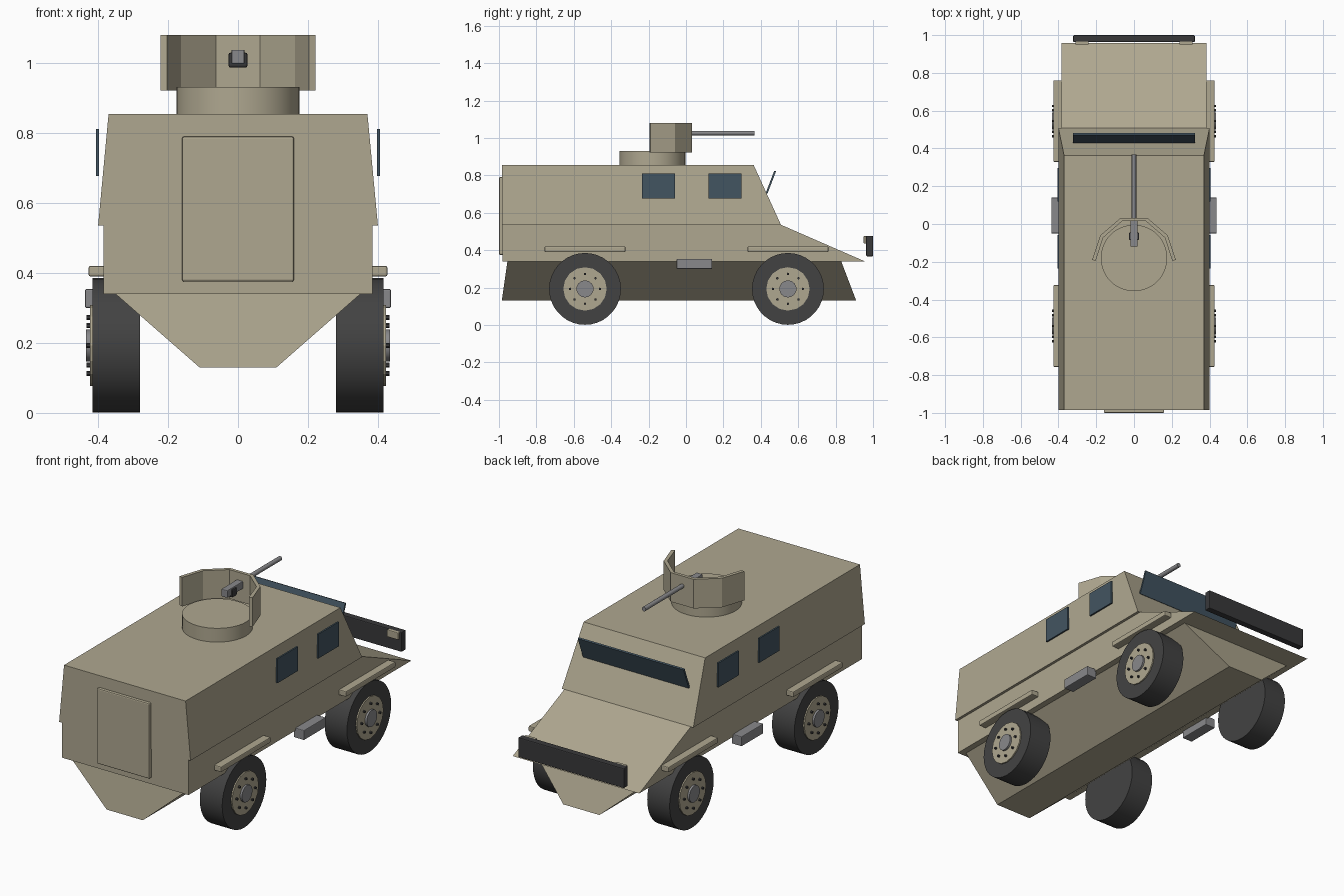
import bpy, bmesh, math
from mathutils import Matrix, Vector

if "Cube" in bpy.data.objects:
    bpy.data.objects.remove(bpy.data.objects["Cube"])


def material(name, rgb):
    m = bpy.data.materials.new(name)
    m.diffuse_color = (*rgb, 1)
    m.use_nodes = True
    m.node_tree.nodes["Principled BSDF"].inputs["Base Color"].default_value = m.diffuse_color
    return m


SAND = material("sand_paint", (0.43, 0.39, 0.28))
GLASS = material("dark_glass", (0.055, 0.09, 0.12))
RUBBER = material("rubber", (0.055, 0.055, 0.055))
BLACK = material("black_metal", (0.04, 0.04, 0.042))
STEEL = material("steel", (0.25, 0.25, 0.26))


def finish(name, bm, mat, bevel=0, smooth=False):
    bmesh.ops.recalc_face_normals(bm, faces=bm.faces)
    me = bpy.data.meshes.new(name)
    bm.to_mesh(me)
    bm.free()
    me.materials.append(mat)
    ob = bpy.data.objects.new(name, me)
    bpy.context.collection.objects.link(ob)
    if bevel:
        b = ob.modifiers.new("bevel", "BEVEL")
        b.width, b.segments = bevel, 2
    if smooth:
        bpy.ops.object.select_all(action="DESELECT")
        ob.select_set(True)
        bpy.context.view_layer.objects.active = ob
        bpy.ops.object.shade_smooth_by_angle(angle=math.radians(35))
    return ob


def box(name, lo, hi, mat, bevel=0, rot_x=0):
    bm = bmesh.new()
    bmesh.ops.create_cube(bm, size=1)
    size = [b - a for a, b in zip(lo, hi)]
    mid = Vector([(a + b) / 2 for a, b in zip(lo, hi)])
    bm.transform(Matrix.Translation(mid) @ Matrix.Rotation(rot_x, 4, "X") @ Matrix.Diagonal((*size, 1)))
    return finish(name, bm, mat, bevel)


def side_box(name, side, x0, x1, y0, y1, z0, z1, mat, bevel=0):
    a, b = sorted((side * x0, side * x1))
    return box(name, (a, y0, z0), (b, y1, z1), mat, bevel)


def cyl(name, a, b, r, n, mat, smooth=True):
    a, b = Vector(a), Vector(b)
    bm = bmesh.new()
    bmesh.ops.create_cone(bm, cap_ends=True, segments=n, radius1=r, radius2=r, depth=(b - a).length)
    rot = (b - a).to_track_quat("Z", "Y").to_matrix().to_4x4()
    bm.transform(Matrix.Translation((a + b) / 2) @ rot)
    return finish(name, bm, mat, smooth=smooth)


def frustum(name, bottom, top, mat):
    # each level is (half width, rear y, front y, z)
    bm = bmesh.new()
    rings = [[bm.verts.new((sx * w, y, z)) for sx, y in ((-1, r), (1, r), (1, f), (-1, f))]
             for w, r, f, z in (bottom, top)]
    for ring in rings:
        bm.faces.new(ring)
    for i in range(4):
        j = (i + 1) % 4
        bm.faces.new((rings[0][i], rings[0][j], rings[1][j], rings[1][i]))
    return finish(name, bm, mat)


def extrude(name, pts, vec, mat):
    bm = bmesh.new()
    f = bm.faces.new([bm.verts.new(p) for p in pts])
    g = bmesh.ops.extrude_face_region(bm, geom=[f])
    bmesh.ops.translate(bm, vec=vec, verts=[v for v in g["geom"] if isinstance(v, bmesh.types.BMVert)])
    return finish(name, bm, mat)


# hull: V belly, lower body with sloping hood, tapered cabin
frustum("belly_hull", (0.11, -0.985, 0.91, 0.13), (0.35, -0.955, 0.83, 0.34), SAND)
extrude("lower_body", [(-0.385, y, z) for y, z in
        ((-0.98, 0.34), (0.957, 0.34), (0.505, 0.537), (-0.98, 0.537))], (0.77, 0, 0), SAND)
frustum("cabin", (0.40, -0.984, 0.508, 0.535), (0.37, -0.984, 0.362, 0.855), SAND)

# rear door, windscreen, bumper
box("rear_door", (-0.16, -1.0, 0.375), (0.16, -0.97, 0.79), SAND, 0.006)
box("windscreen", (-0.322, 0.449, 0.70), (0.322, 0.459, 0.828), GLASS, 0, -math.atan2(0.045, 0.117))
box("bumper", (-0.322, 0.963, 0.367), (0.322, 1.0, 0.476), BLACK, 0.005)

for s, label in ((-1, "left"), (1, "right")):
    # side fittings
    side_box(f"{label}_lamp", s, 0.24, 0.31, 0.95, 0.97, 0.435, 0.475, SAND, 0.004)
    side_box(f"{label}_step", s, 0.375, 0.437, -0.05, 0.14, 0.30, 0.354, STEEL, 0.004)
    for i, y in enumerate((-0.235, 0.12)):
        side_box(f"{label}_window_{i}", s, 0.397, 0.406, y, y + 0.177, 0.677, 0.811, GLASS)
    for y, end in ((-0.54, "rear"), (0.545, "front")):
        side_box(f"{label}_{end}_fender", s, 0.37, 0.427, y - 0.216, y + 0.216, 0.39, 0.42, SAND, 0.005)
        # wheel with rim, hub and bolts
        z = 0.193
        part = f"{label}_{end}"
        cyl(f"{part}_tyre", (s * 0.28, y, z), (s * 0.416, y, z), 0.192, 36, RUBBER)
        cyl(f"{part}_rim", (s * 0.40, y, z), (s * 0.423, y, z), 0.116, 16, SAND, False)
        cyl(f"{part}_hub", (s * 0.41, y, z), (s * 0.434, y, z), 0.046, 14, STEEL)
        for k in range(8):
            a = k * math.pi / 4
            by, bz = y + 0.08 * math.cos(a), z + 0.08 * math.sin(a)
            cyl(f"{part}_bolt_{k}", (s * 0.415, by, bz), (s * 0.433, by, bz), 0.007, 6, BLACK, False)

# turret ring and open-backed shield
cyl("turret_ring", (0, -0.18, 0.85), (0, -0.18, 0.931), 0.176, 40, SAND)
outer = [(0.222, -0.19), (0.178, -0.06), (0.07, 0.033)]
inner = [(0.203, -0.195), (0.163, -0.072), (0.063, 0.015)]
loop_o = outer + [(-x, y) for x, y in reversed(outer)]
loop_i = inner + [(-x, y) for x, y in reversed(inner)]
extrude("gun_shield", [(x, y, 0.921) for x, y in loop_o + loop_i[::-1]], (0, 0, 0.16), SAND)

# gun
cyl("gun_barrel", (0, 0.0, 1.026), (0, 0.367, 1.026), 0.012, 16, STEEL)
box("gun_receiver", (-0.019, -0.12, 0.997), (0.019, 0.03, 1.038), STEEL, 0.004)
box("gun_mount", (-0.027, -0.085, 0.987), (0.027, -0.045, 1.03), BLACK, 0.006)
